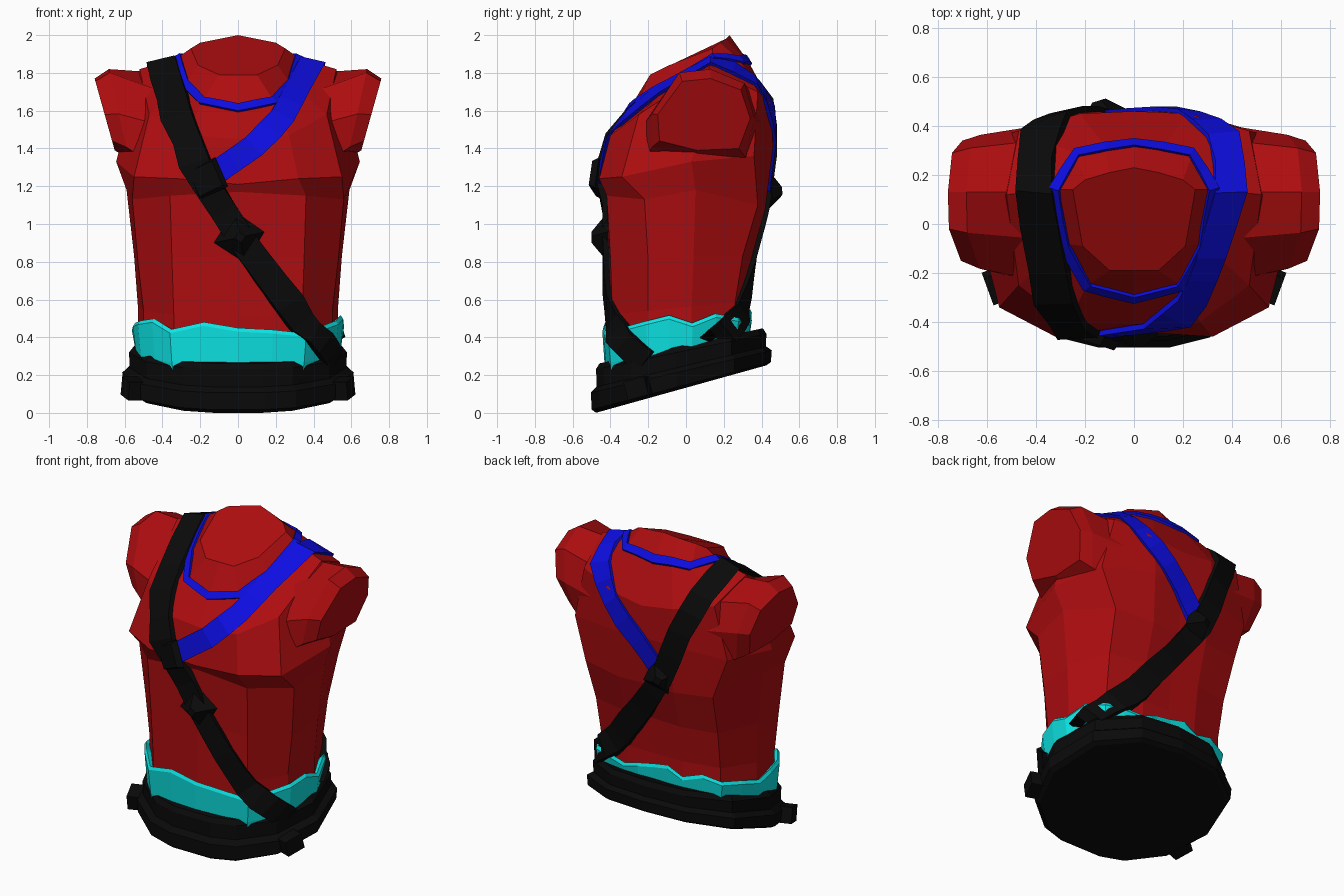
import bpy, bmesh, math
from mathutils import Vector, Quaternion
from mathutils.bvhtree import BVHTree

if "Cube" in bpy.data.objects:
    bpy.data.objects.remove(bpy.data.objects["Cube"])


def material(name, rgb):
    m = bpy.data.materials.new(name)
    m.diffuse_color = (*rgb, 1)
    m.use_nodes = True
    m.node_tree.nodes["Principled BSDF"].inputs["Base Color"].default_value = m.diffuse_color
    return m


RED = material("red", (0.42, 0.004, 0.005))
BLUE = material("blue", (0.004, 0.004, 0.75))
CYAN = material("cyan", (0.004, 0.78, 0.78))
BLACK = material("black", (0.003, 0.003, 0.003))


def full(half):
    """Mirror a front-to-back half ring into a closed ring."""
    return half + [(-x, y, z) for x, y, z in reversed(half[1:-1])]


def loft(name, rings, mat, closed=False):
    bm = bmesh.new()
    vs = [[bm.verts.new(p) for p in r] for r in rings]
    n = len(vs[0])
    for i in range(len(vs) if closed else len(vs) - 1):
        a, b = vs[i], vs[(i + 1) % len(vs)]
        for k in range(n):
            bm.faces.new((a[k], a[(k + 1) % n], b[(k + 1) % n], b[k]))
    if not closed:
        bm.faces.new(vs[0])
        bm.faces.new(vs[-1])
    bmesh.ops.recalc_face_normals(bm, faces=bm.faces)
    me = bpy.data.meshes.new(name)
    bm.to_mesh(me)
    bm.free()
    me.materials.append(mat)
    ob = bpy.data.objects.new(name, me)
    bpy.context.collection.objects.link(ob)
    return ob


# torso: half rings from hips to neck
X0 = [0, .34, .50, .53, .43, .20, 0]
Y0 = [-.42, -.39, -.20, .03, .26, .32, .32]
hips = [(x, y, .22 + .2 * (y + .4)) for x, y in zip(X0, Y0)]
waist = [(x, y, .52 + .1 * (y + .4)) for x, y in zip(X0, Y0)]
ribs = [(0, -.41, .83), (.35, -.4, .82), (.53, -.2, .8), (.55, .04, .83),
        (.44, .3, .83), (.2, .35, .83), (0, .34, .83)]
under_chest = [(0, -.41, 1.17), (.36, -.42, 1.15), (.56, -.22, 1.13), (.59, .05, 1.18),
               (.46, .38, 1.1), (.2, .42, 1.08), (0, .41, 1.08)]
chest = [(0, -.44, 1.21), (.32, -.46, 1.24), (.55, -.34, 1.25), (.645, .03, 1.33),
         (.55, .36, 1.36), (.22, .46, 1.4), (0, .45, 1.4)]
upper_chest = [(0, -.41, 1.45), (.27, -.4, 1.47), (.47, -.25, 1.58), (.52, .12, 1.82),
               (.47, .38, 1.70), (.22, .45, 1.64), (0, .46, 1.61)]
neck_base = [(0, -.30, 1.61), (.19, -.25, 1.65), (.28, -.08, 1.74), (.32, .14, 1.88),
             (.24, .29, 1.86), (.12, .32, 1.86), (0, .33, 1.86)]
neck_top = [(0, -.19, 1.79), (.1, -.19, 1.79), (.21, -.09, 1.84), (.25, .14, 1.93),
            (.2, .18, 1.96), (.1, .21, 1.98), (0, .23, 2.0)]
torso = loft("torso", [full(r) for r in (hips, waist, ribs, under_chest, chest,
                                         upper_chest, neck_base, neck_top)], RED)

# shoulder stumps with slanted caps, roots buried in the torso
CAP = [(-.02, 1.755), (.13, 1.77), (.29, 1.71), (.34, 1.56),
       (.28, 1.40), (.06, 1.39), (-.14, 1.44), (-.15, 1.58)]
ROOT = [(-.06, 1.70), (.13, 1.80), (.34, 1.70), (.40, 1.53),
        (.36, 1.3), (.06, 1.22), (-.24, 1.28), (-.23, 1.52)]
shoulders = []
for side, s in (("left", 1), ("right", -1)):
    root = [(s * .40, y, z) for y, z in ROOT]
    mid, outer = [], []
    for (y, z), (yr, zr) in zip(CAP, ROOT):
        x = .65 + (z - 1.38) * .28
        outer.append((s * x, y, z))
        mid.append((s * (x - .075), y * .6 + yr * .4, z + (z - 1.57) * .25))
    shoulders.append(loft(side + "_shoulder", [root, mid, outer], RED))

# ragged cloth around the waist
base = [Vector((x, y, 0)) for x, y, z in full(waist)]
cloth_outline = []
for i, p in enumerate(base):
    cloth_outline += [p, (p + base[(i + 1) % len(base)]) / 2 * 1.02]
JAG = [-.02, -.03, -.05, -.02, 0, .02, -.03, .01]


def cloth_ring(scale, z0, slope, jag):
    return [(p.x * scale, (p.y + .04) * scale - .04,
             z0 + slope * (p.y + .42) + jag * JAG[i % 8]) for i, p in enumerate(cloth_outline)]


cloth = loft("waist_cloth", [cloth_ring(1.0, .18, .27, 0), cloth_ring(1.03, .26, .2, 0),
                             cloth_ring(1.06, .45, .08, 1), cloth_ring(1.035, .47, .08, 1),
                             cloth_ring(.97, .44, .08, 1)], CYAN)

# tilted two-tier belt
BELT = [(0, -.49), (.14, -.49), (.30, -.45), (.50, -.30), (.595, -.05),
        (.52, .25), (.28, .41), (0, .44)]


def belt_ring(scale, z0, slope):
    return full([(x * scale, (y + .03) * scale - .03, z0 + slope * y) for x, y in BELT])


loft("lower_belt", [belt_ring(.97, .133, .27), belt_ring(1.02, .15, .27),
                    belt_ring(1.03, .225, .24), belt_ring(.97, .25, .23)], BLACK)
loft("upper_belt", [belt_ring(.96, .22, .24), belt_ring(.97, .33, .2),
                    belt_ring(.93, .36, .2)], BLACK)

# outer surface lookup, so straps hug the body
bm = bmesh.new()
for ob in [torso, cloth] + shoulders:
    bm.from_mesh(ob.data)
surface = BVHTree.FromBMesh(bm)
bm.free()


def snap(p):
    c = Vector((0, .04, min(p.z, 1.35)))
    d = (p - c).normalized()
    hit = surface.ray_cast(c + d * 2, -d)[0]
    return (hit or p), d


def strap(name, pts, width, thick, mat, closed=False):
    pts = [Vector(p) for p in pts]
    dense = []
    for i, p in enumerate(pts):
        dense.append(p)
        if closed or i < len(pts) - 1:
            dense.append((p + pts[(i + 1) % len(pts)]) / 2)
    n, rings = len(dense), []
    for i, p in enumerate(dense):
        if closed:
            t = dense[(i + 1) % n] - dense[i - 1]
        else:
            t = dense[min(i + 1, n - 1)] - dense[max(i - 1, 0)]
        d = snap(p)[1]
        side = t.cross(d).normalized() * width / 2
        (a, da), (b, db) = snap(p - side), snap(p + side)
        rings.append([a - da * .02, a + da * thick, b + db * thick, b - db * .02])
    return loft(name, rings, mat, closed)


# long black strap, right shoulder to left hip, front and back
strap("shoulder_strap",
      [(.48, -.20, .27), (.42, -.30, .37), (.33, -.38, .48), (.19, -.42, .68), (.01, -.43, .93),
       (-.16, -.45, 1.2), (-.27, -.42, 1.45), (-.35, -.2, 1.68), (-.41, .13, 1.88),
       (-.37, .38, 1.74), (-.27, .46, 1.5), (-.14, .46, 1.17), (.05, .38, .9), (.25, .34, .65),
       (.36, .29, .53), (.44, .20, .43), (.49, .12, .35)],
      .14, .032, BLACK)

# short blue strap meeting the black one
strap("cross_strap",
      [(-.13, -.45, 1.26), (.08, -.42, 1.41), (.24, -.33, 1.58), (.33, -.15, 1.74),
       (.40, .13, 1.88), (.36, .37, 1.76), (.22, .46, 1.58), (.02, .46, 1.37),
       (-.12, .46, 1.2)], .125, .022, BLUE)

# collar trim
strap("collar_trim", full([(0, -.3, 1.61), (.19, -.26, 1.655), (.28, -.09, 1.745),
                           (.32, .14, 1.88), (.23, .29, 1.86), (0, .33, 1.86)]),
      .045, .016, BLUE, True)


# faceted buckles on the straps
def buckle(name, p, r1, r2, depth, angle):
    hit, d = snap(Vector(p))
    bpy.ops.mesh.primitive_cone_add(vertices=4, radius1=r1, radius2=r2, depth=depth,
                                    location=hit + d * depth / 2)
    ob = bpy.context.object
    ob.name = name
    ob.rotation_mode = 'QUATERNION'
    ob.rotation_quaternion = d.to_track_quat('Z', 'Y') @ Quaternion((0, 0, 1), math.radians(angle))
    ob.data.materials.append(BLACK)


buckle("front_buckle", (.01, -.43, .93), .14, .03, .09, 12)
buckle("front_strap_joint", (-.16, -.45, 1.24), .12, .10, .04, 70)
buckle("back_buckle", (-.13, .46, 1.17), .12, .03, .08, 20)

# small blocks on the belt sides
for side, s in (("left", 1), ("right", -1)):
    bpy.ops.mesh.primitive_cube_add(size=1, location=(s * .555, -.25, .13))
    ob = bpy.context.object
    ob.name = side + "_belt_block"
    ob.scale = (.09, .12, .1)
    ob.rotation_euler = (math.atan(.27), 0, s * -.35)
    ob.data.materials.append(BLACK)
